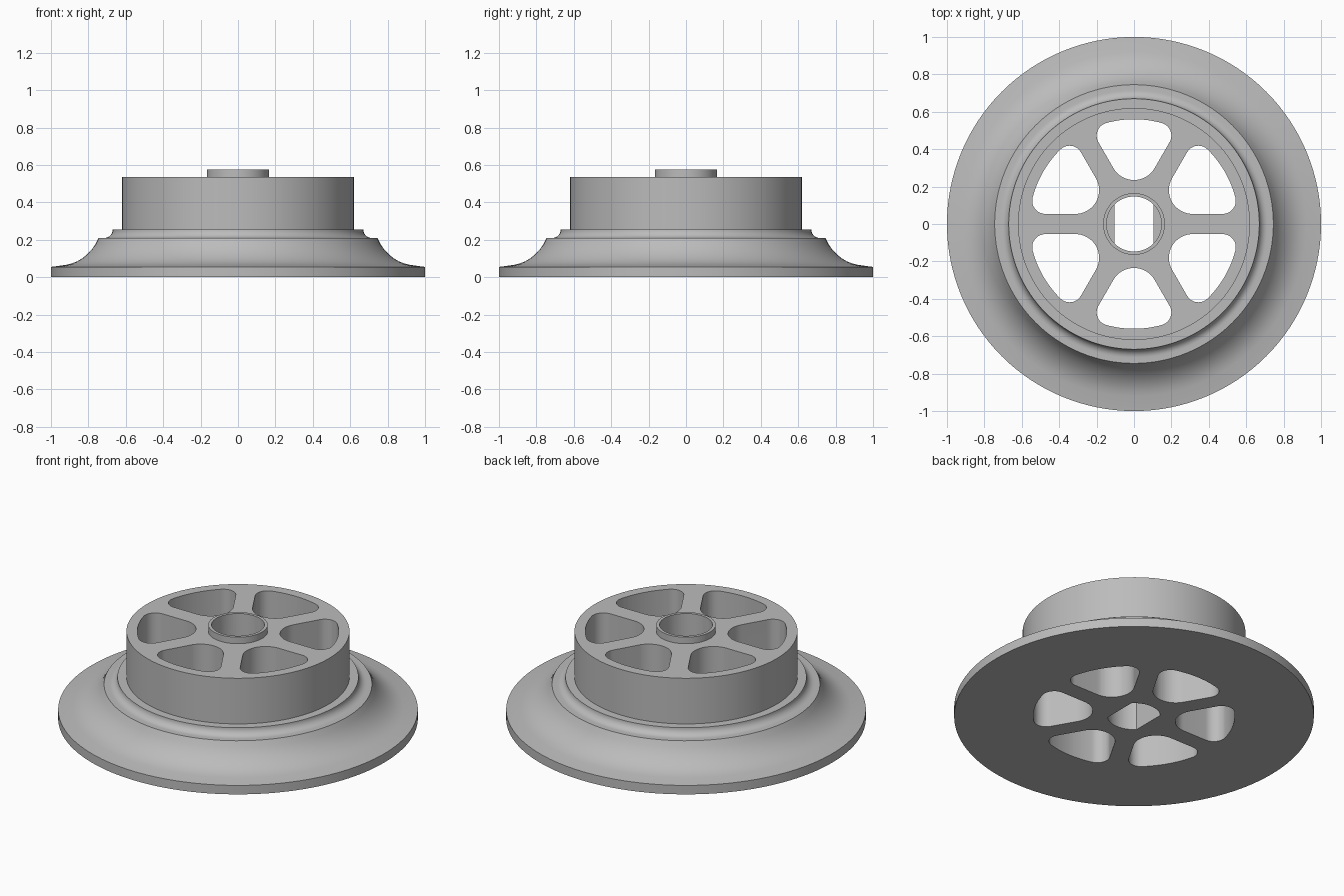
import bpy, bmesh, math
from math import radians, sin, cos, asin, tau

SEGMENTS = 128

if "Cube" in bpy.data.objects:
    bpy.data.objects.remove(bpy.data.objects["Cube"])

grey = bpy.data.materials.new("light grey")
grey.use_nodes = True
colour = (0.5, 0.5, 0.5, 1)
grey.diffuse_color = colour
grey.node_tree.nodes["Principled BSDF"].inputs["Base Color"].default_value = colour


def arc(cx, cy, r, start, end, n=12):
    """Points on an arc, angles in degrees."""
    return [(cx + r * cos(radians(start + (end - start) * i / n)),
             cy + r * sin(radians(start + (end - start) * i / n))) for i in range(n + 1)]


def to_object(name, bm):
    bmesh.ops.remove_doubles(bm, verts=bm.verts, dist=1e-5)
    bmesh.ops.recalc_face_normals(bm, faces=bm.faces)
    mesh = bpy.data.meshes.new(name)
    bm.to_mesh(mesh)
    bm.free()
    mesh.materials.append(grey)
    obj = bpy.data.objects.new(name, mesh)
    bpy.context.collection.objects.link(obj)
    return obj


def revolve(name, profile):
    bm = bmesh.new()
    verts = [bm.verts.new((r, 0, z)) for r, z in profile]
    edges = [bm.edges.new(pair) for pair in zip(verts, verts[1:])]
    bmesh.ops.spin(bm, geom=verts + edges, cent=(0, 0, 0), axis=(0, 0, 1),
                   angle=tau, steps=SEGMENTS, use_merge=True)
    return to_object(name, bm)


def prism(name, outline, bottom, top, turns=(0,)):
    """Upright prism of an outline, repeated around z at the given angles."""
    bm = bmesh.new()
    for turn in turns:
        c, s = cos(radians(turn)), sin(radians(turn))
        face = bm.faces.new([bm.verts.new((x * c - y * s, x * s + y * c, bottom))
                             for x, y in outline])
        result = bmesh.ops.extrude_face_region(bm, geom=[face])
        for v in result["geom"]:
            if isinstance(v, bmesh.types.BMVert):
                v.co.z = top
    return to_object(name, bm)


def cut(target, cutter):
    mod = target.modifiers.new(cutter.name, "BOOLEAN")
    mod.operation, mod.solver, mod.object = "DIFFERENCE", "EXACT", cutter
    cutter.hide_render = True
    cutter.hide_set(True)


# Flared flange, stepped collar, drum and raised hub as one turned body
profile = [(0, 0), (1, 0), (1, 0.055), (0.92, 0.066), (0.89, 0.073), (0.86, 0.085),
           (0.83, 0.103), (0.805, 0.124), (0.782, 0.148), (0.762, 0.177), (0.745, 0.21)]
profile += arc(0.715, 0.255, 0.045, 270, 180, 8)
profile += [(0.62, 0.255), (0.62, 0.535), (0.165, 0.535), (0.165, 0.575), (0, 0.575)]
body = revolve("wheel_body", profile)

# Six windows between the spokes: round inner end, round outer corners
half_spoke, inner, outer, corner = 0.054, 0.235, 0.56, 0.07
end_r = inner - 2 * half_spoke
angle = 60 + math.degrees(asin((half_spoke + corner) / (outer - corner)))
cx = (outer - corner) * cos(radians(angle))
cy = (outer - corner) * sin(radians(angle))
window = (arc(0, inner + end_r, end_r, -150, -30, 20)
          + arc(cx, cy, corner, -30, angle)
          + arc(0, 0, outer, angle, 180 - angle)[1:-1]
          + arc(-cx, cy, corner, 180 - angle, 210))
cut(body, prism("window_cutter", window, -0.1, 0.8, range(0, 360, 60)))

# Bore: two flats below, fully round above
bore_r, flat = 0.147, 0.105
a = math.degrees(math.acos(flat / bore_r))
flats = arc(0, 0, bore_r, a, 180 - a, 24) + arc(0, 0, bore_r, 180 + a, 360 - a, 24)
cut(body, prism("flat_bore_cutter", flats, -0.1, 0.8))
cut(body, prism("round_bore_cutter", arc(0, 0, bore_r, 0, 360, 64)[:-1], 0.25, 0.8))

# Apply the cuts, remove the cutters, then shade
bpy.context.view_layer.update()
graph = bpy.context.evaluated_depsgraph_get()
body_mesh = bpy.data.meshes.new_from_object(body.evaluated_get(graph))
cutters = [m.object for m in body.modifiers]
body.modifiers.clear()
body.data = body_mesh
for cutter in cutters:
    bpy.data.objects.remove(cutter)
body.select_set(True)
bpy.context.view_layer.objects.active = body
bpy.ops.object.shade_smooth_by_angle(angle=radians(25))
